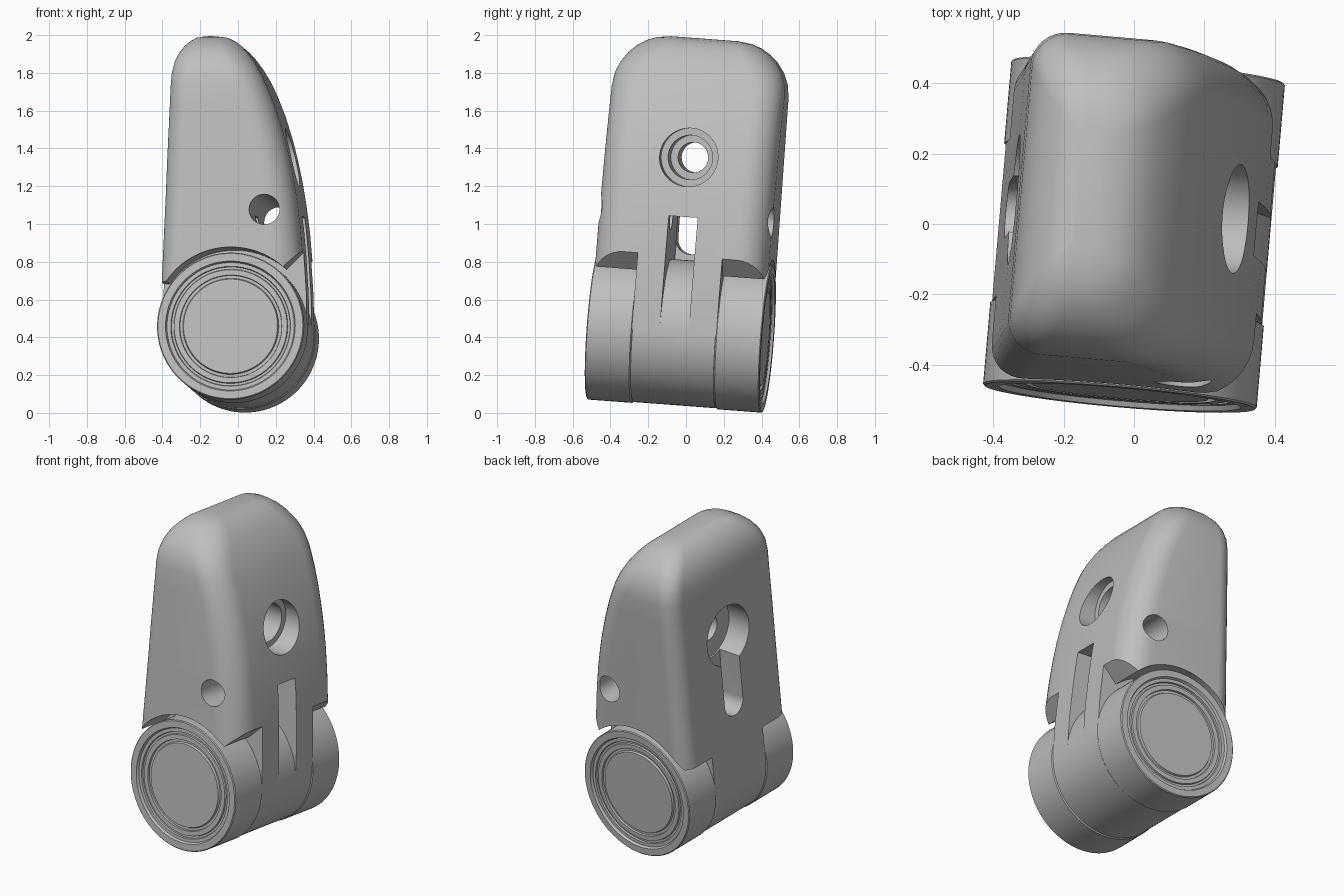
import bpy, bmesh, math
from mathutils import Matrix, Vector

if "Cube" in bpy.data.objects:
    bpy.data.objects.remove(bpy.data.objects["Cube"])

grey = bpy.data.materials.new("light grey")
grey.diffuse_color = (0.52, 0.52, 0.52, 1)
grey.use_nodes = True
grey.node_tree.nodes["Principled BSDF"].inputs["Base Color"].default_value = grey.diffuse_color

# Overall lean of the assembly; the hinge axis is local Y through the origin
PLACE = (Matrix.Translation((0, -0.03, 0.425)) @ Matrix.Rotation(math.radians(-5), 4, 'Z')
         @ Matrix.Rotation(math.radians(-4.3), 4, 'X'))


def make(name, bm):
    bmesh.ops.recalc_face_normals(bm, faces=bm.faces)
    me = bpy.data.meshes.new(name)
    bm.to_mesh(me)
    bm.free()
    me.materials.append(grey)
    ob = bpy.data.objects.new(name, me)
    bpy.context.collection.objects.link(ob)
    return ob


def loft(name, rings):
    bm = bmesh.new()
    loops = [[bm.verts.new(p) for p in r] for r in rings]
    for a, b in zip(loops, loops[1:]):
        n = len(a)
        for i in range(n):
            bm.faces.new((a[i], a[(i + 1) % n], b[(i + 1) % n], b[i]))
    bm.faces.new(loops[0])
    bm.faces.new(loops[-1])
    return make(name, bm)


def lathe(name, profile, n=96):
    # profile of (radius, y) spun about the hinge axis
    return loft(name, [[(r * math.cos(2 * math.pi * i / n), y, r * math.sin(2 * math.pi * i / n))
                        for i in range(n)] for r, y in profile])


def prism(name, pts, axis, lo, hi):
    # closed outline extruded along X (outline in y,z) or Y (outline in x,z)
    def put(p, d):
        return (d, p[0], p[1]) if axis == 'X' else (p[0], d, p[1])
    return loft(name, [[put(p, d) for p in pts] for d in (lo, hi)])


def arc(cx, cz, r, a0, a1, n):
    return [(cx + r * math.cos(math.radians(a0 + (a1 - a0) * i / n)),
             cz + r * math.sin(math.radians(a0 + (a1 - a0) * i / n))) for i in range(n + 1)]


def circle(cx, cz, r, n=64):
    return arc(cx, cz, r, 0, 360, n)[:-1]


def cut(ob, cutter):
    m = ob.modifiers.new("cut", 'BOOLEAN')
    m.operation = 'DIFFERENCE'
    m.solver = 'EXACT'
    m.object = cutter
    bpy.context.view_layer.objects.active = ob
    bpy.ops.object.modifier_apply(modifier=m.name)
    bpy.data.objects.remove(cutter, do_unlink=True)


# Body: stacked rounded rectangles following (height, flat side x, curved side x)
rows = [(0, -.385, .385), (.2, -.377, .381), (.4, -.369, .367), (.55, -.363, .353),
        (.7, -.357, .333), (.82, -.353, .312), (.93, -.349, .288), (1.05, -.344, .257),
        (1.17, -.339, .219), (1.28, -.335, .175), (1.35, -.33, .141), (1.41, -.318, .106),
        (1.46, -.298, .07), (1.5, -.272, .034), (1.53, -.243, -.004), (1.55, -.213, -.045),
        (1.56, -.175, -.1)]
HALF, TOP, ROUND = 0.46, 1.56, 0.28
rings = []
for z, x0, x1 in rows:
    w = HALF
    t = z - (TOP - ROUND)
    if t > 0:
        w = HALF - ROUND + math.sqrt(max(0, ROUND ** 2 - t * t))
    span = x1 - x0
    rl, rr = min(.1, span * .36), min(.16, span * .48)
    pts = (arc(x1 - rr, w - rr, rr, 0, 90, 8) + arc(x0 + rl, w - rl, rl, 90, 180, 8)
           + arc(x0 + rl, -w + rl, rl, 180, 270, 8) + arc(x1 - rr, -w + rr, rr, 270, 360, 8))
    rings.append([(x, y, z) for x, y in pts])
body = loft("body", rings)

# Clearance over both end drums, leaving the central tongue
notch = (arc(0, 0, .42, 145, 49, 40)
         + [(.6, .64), (.6, -.6), (-.6, -.6), (-.6, .241)])
for lo, hi in ((-.7, -.225), (.225, .7)):
    cut(body, prism("notch_cutter", notch, 'Y', lo, hi))

# Slot in the tongue on the curved side
cut(body, prism("slot_cutter", [(-.077, -.2), (.077, -.2), (.077, .615), (-.077, .615)],
                'X', -.22, .7))

# Keyhole recess on the flat side: round entry and slot with a round end
cut(body, prism("keyhole_cutter", circle(0, .925, .185), 'X', -.7, -.2))
cut(body, prism("keyhole_slot_cutter",
                arc(0, .495, .08, 180, 360, 24) + [(.08, .9), (-.08, .9)], 'X', -.7, -.21))

# Stepped screw bore from the curved side
for r, depth in ((.155, .19), (.118, .02), (.08, -.3)):
    cut(body, prism("bore_cutter", circle(0, .93, r), 'X', depth, .7))

# Cross pin hole through both sides
cut(body, prism("pin_cutter", circle(.175, .62, .08, 48), 'Y', -.7, .7))

# Hinge barrel in the middle
barrel = lathe("hinge_barrel", [(.385, -.221), (.385, .221)])

# End drums with concentric face rings
drum = [(.38, .221), (.39, .228), (.39, .46), (.385, .465), (.345, .465), (.338, .45),
        (.318, .45), (.315, .44), (.303, .44), (.3, .45), (.272, .45), (.27, .438),
        (.255, .438), (.25, .45), (.02, .45)]
drums = [lathe(n, [(r, s * y) for r, y in drum]) for n, s in
         (("front_drum", -1), ("back_drum", 1))]

# Smooth shading with crisp edges, then the overall lean
for ob in [body, barrel] + drums:
    bpy.ops.object.select_all(action='DESELECT')
    ob.select_set(True)
    bpy.context.view_layer.objects.active = ob
    bpy.ops.object.shade_smooth_by_angle(angle=math.radians(30))
    ob.data.transform(PLACE)
